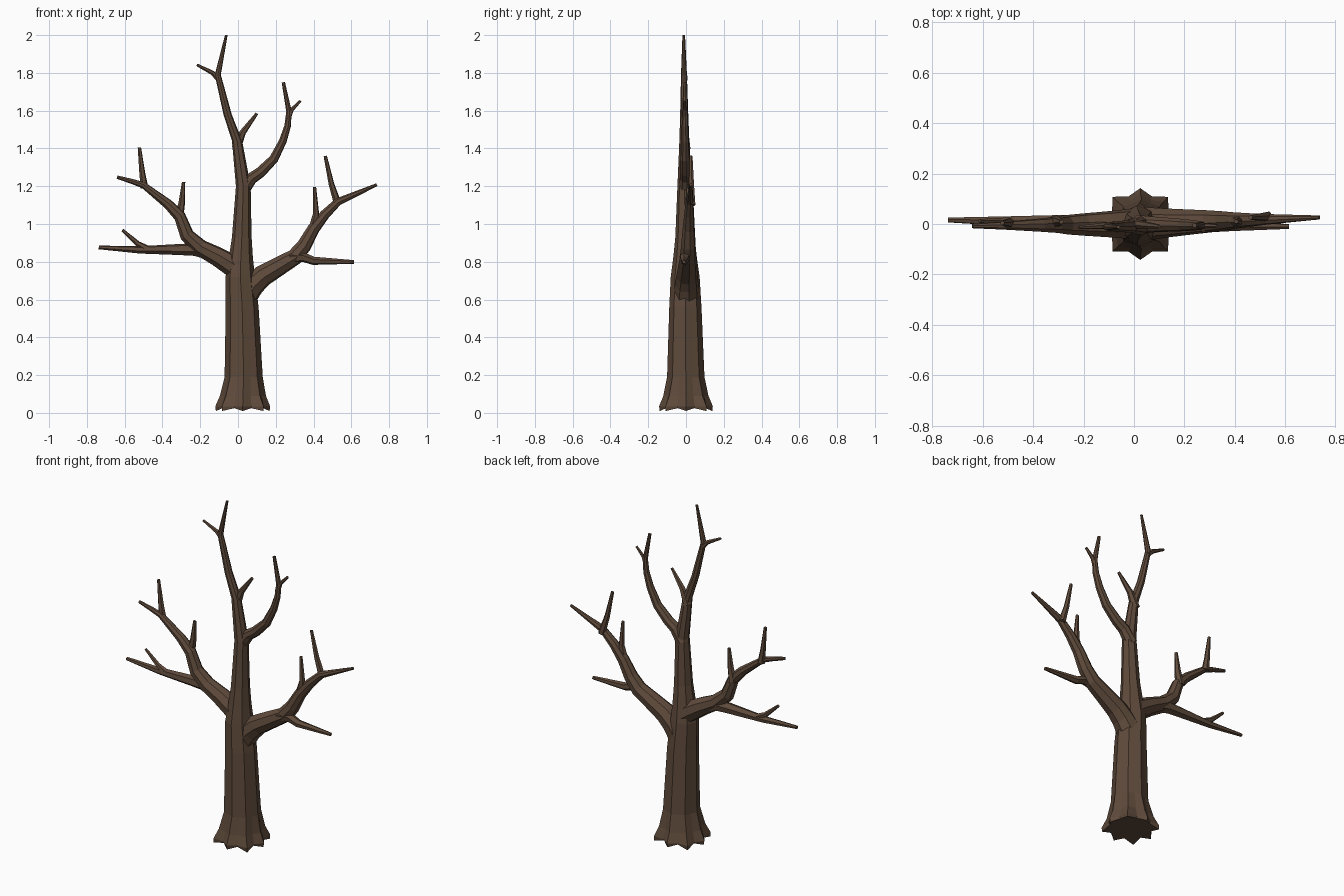
import bpy, bmesh, math
from mathutils import Vector

if "Cube" in bpy.data.objects:
    bpy.data.objects.remove(bpy.data.objects["Cube"])

bark = bpy.data.materials.new("bark brown")
bark.diffuse_color = (0.112, 0.068, 0.043, 1)
bark.use_nodes = True
bark.node_tree.nodes["Principled BSDF"].inputs["Base Color"].default_value = bark.diffuse_color


def loft(name, rings):
    """Join rings of points into a closed, flat-faced tube."""
    bm = bmesh.new()
    vs = [[bm.verts.new(p) for p in r] for r in rings]
    n = len(vs[0])
    for a, b in zip(vs, vs[1:]):
        for i in range(n):
            j = (i + 1) % n
            bm.faces.new((a[i], a[j], b[j], b[i]))
    bm.faces.new(vs[0][::-1])
    bm.faces.new(vs[-1])
    bmesh.ops.recalc_face_normals(bm, faces=bm.faces)
    me = bpy.data.meshes.new(name)
    bm.to_mesh(me)
    bm.free()
    me.materials.append(bark)
    ob = bpy.data.objects.new(name, me)
    bpy.context.collection.objects.link(ob)
    return ob


def fuse(part):
    """Merge a limb into the trunk's single bark surface."""
    m = trunk.modifiers.new("fuse", 'BOOLEAN')
    m.operation, m.solver, m.object = 'UNION', 'EXACT', part
    bpy.context.view_layer.objects.active = trunk
    bpy.ops.object.modifier_apply(modifier=m.name)
    bpy.data.objects.remove(part)


def limb(name, r0, r1, y1, *xz, sides=6):
    """Limb through (x, z) points, tapering evenly from r0 to r1, drifting to y1."""
    n = len(xz)
    path = [Vector((x, y1 * abs(x) / max(abs(xz[-1][0]), .1), z)) for x, z in xz]
    dist = [0]
    for a, b in zip(path, path[1:]):
        dist.append(dist[-1] + (b - a).length)
    rings = []
    for i, p in enumerate(path):
        t = Vector()
        if i > 0:
            t += (p - path[i - 1]).normalized()
        if i < n - 1:
            t += (path[i + 1] - p).normalized()
        t.normalize()
        u = t.cross(Vector((0, 1, 0))).normalized()
        v = t.cross(u)
        r = r0 + (r1 - r0) * (dist[i] / dist[-1]) ** .85
        rings.append([p + r * (math.cos(a) * u + math.sin(a) * v)
                      for a in (math.tau * k / sides + .2 for k in range(sides))])
    fuse(loft(name, rings))


# Trunk: octagonal stem as (x, z, radius), with eight root lobes fading out by z = 0.25
rings = []
for x, z, r in [(.025, .01, .142), (.025, .035, .145), (.026, .09, .122), (.03, .19, .101),
                (.022, .56, .087), (.012, .72, .078), (.015, .82, .064), (.02, .93, .052),
                (.028, 1.2, .039), (-.005, 1.44, .027), (-.055, 1.58, .022),
                (-.107, 1.79, .016), (-.062, 2, .007)]:
    lobe = max(0, 1 - z / .25) ** 2
    ring = []
    for k in range(16):
        a = math.tau * k / 16
        s = .924 - .12 * lobe if k % 2 else 1 + (.1 if k % 4 == 2 else 0) * lobe
        lift = .015 if k % 2 and z < .02 else 0
        ring.append((x + r * s * math.cos(a), -.006 * z + r * s * math.sin(a) * .98, z + lift))
    rings.append(ring)
trunk = loft("bare_tree", rings)

# Crown
limb("crown_branch", .037, .009, -.005, (.02, 1.17), (.07, 1.24), (.12, 1.275), (.19, 1.345),
     (.238, 1.44), (.263, 1.52), (.27, 1.595), (.24, 1.75), sides=8)
limb("crown_branch_twig", .015, .007, -.008, (.262, 1.55), (.285, 1.605), (.33, 1.652))
limb("crown_twig_left", .016, .007, -.013, (-.1, 1.765), (-.135, 1.8), (-.218, 1.843))
limb("crown_twig_right", .026, .008, -.01, (-.01, 1.4), (.025, 1.485), (.1, 1.585))

# Right side
limb("right_branch", .073, .008, .026, (.02, .6), (.08, .68), (.13, .725), (.22, .778), (.3, .825),
     (.35, .885), (.4, .975), (.46, 1.05), (.53, 1.118), (.735, 1.208), sides=8)
limb("right_low_branch", .032, .01, -.01, (.27, .82), (.345, .825), (.4, .805), (.614, .799))
limb("right_inner_twig", .025, .009, .01, (.39, .95), (.413, 1.05), (.405, 1.195))
limb("right_outer_twig", .021, .009, .026, (.53, 1.1), (.495, 1.21), (.462, 1.36))

# Left side
limb("left_branch", .065, .009, -.008, (.02, .745), (-.04, .785), (-.11, .828), (-.2, .875),
     (-.27, .94), (-.308, 1.04), (-.37, 1.105), (-.5, 1.205), (-.56, 1.225), (-.64, 1.248), sides=8)
limb("left_low_branch", .041, .01, .016, (-.13, .845), (-.23, .865), (-.31, .865), (-.52, .863), (-.737, .876))
limb("left_low_twig", .019, .008, .012, (-.48, .868), (-.53, .895), (-.612, .968))
limb("left_inner_twig", .026, .009, .008, (-.315, 1.03), (-.298, 1.11), (-.288, 1.222))
limb("left_outer_twig", .021, .009, .004, (-.495, 1.19), (-.507, 1.27), (-.522, 1.405))
